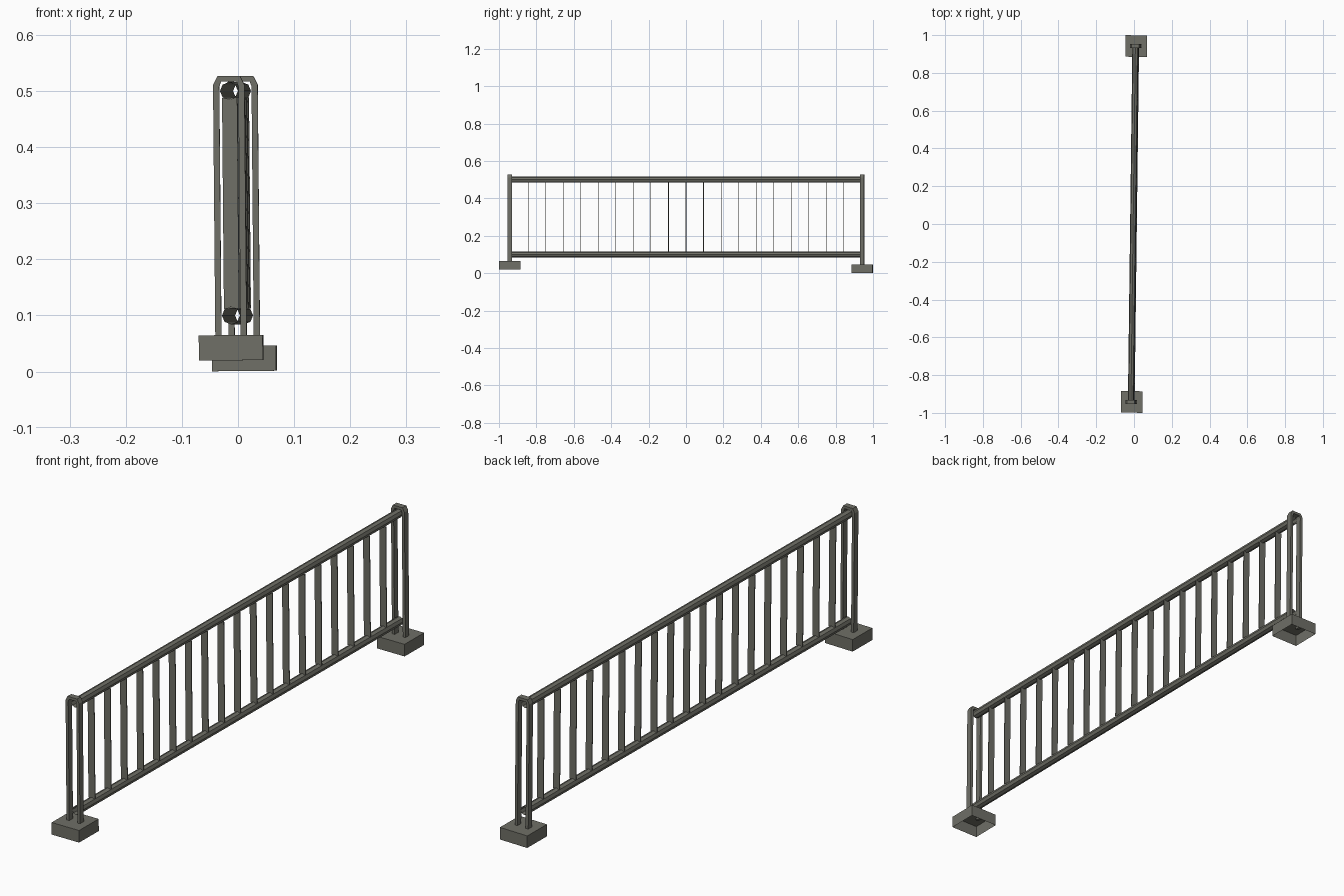
import bpy, bmesh
from mathutils import Matrix, Vector

cube = bpy.data.objects.get("Cube")
if cube:
    bpy.data.objects.remove(cube, do_unlink=True)

# Weathered grey metal used everywhere
metal = bpy.data.materials.new("olive_grey_metal")
metal.use_nodes = True
colour = (0.16, 0.16, 0.135, 1)
metal.diffuse_color = colour
metal.node_tree.nodes["Principled BSDF"].inputs["Base Color"].default_value = colour

# The fence stands slightly turned and leaning
LEAN = Matrix.Rotation(-0.0125, 4, "Z") @ Matrix.Rotation(-0.009, 4, "Y")
POST_Y = 0.942
RAIL_R = 0.016
RAIL_Z = {"bottom": 0.1, "top": 0.5}


def finish(name, bm):
    bmesh.ops.recalc_face_normals(bm, faces=bm.faces)
    mesh = bpy.data.meshes.new(name)
    bm.to_mesh(mesh)
    bm.free()
    mesh.materials.append(metal)
    obj = bpy.data.objects.new(name, mesh)
    bpy.context.collection.objects.link(obj)
    obj.matrix_world = LEAN
    return obj


def add_box(bm, centre, size):
    mat = Matrix.Translation(centre) @ Matrix.Diagonal((*size, 1))
    return bmesh.ops.create_cube(bm, size=1, matrix=mat)["verts"]


def foot(name, y, z0):
    # Hollow block, open underneath
    bm = bmesh.new()
    add_box(bm, (0, y, z0 + 0.0225), (0.114, 0.114, 0.045))
    base = min(bm.faces, key=lambda f: f.calc_center_median().z)
    bmesh.ops.delete(bm, geom=[base], context="FACES_ONLY")
    finish(name, bm)


def post(name, y, z0):
    # Flat bar bent into an upside-down U with chamfered corners
    outer = [(-0.028, z0), (-0.028, 0.511), (-0.020, 0.527)]
    inner = [(-0.017, z0), (-0.017, 0.508), (-0.014, 0.517)]
    outer += [(-x, z) for x, z in reversed(outer)]
    inner += [(-x, z) for x, z in reversed(inner)]
    bm = bmesh.new()
    rows = [[bm.verts.new((x, y - 0.011, z)) for x, z in line] for line in (outer, inner)]
    for i in range(len(outer) - 1):
        bm.faces.new((rows[0][i], rows[0][i + 1], rows[1][i + 1], rows[1][i]))
    ext = bmesh.ops.extrude_face_region(bm, geom=bm.faces[:], use_keep_orig=True)
    moved = [v for v in ext["geom"] if isinstance(v, bmesh.types.BMVert)]
    bmesh.ops.translate(bm, verts=moved, vec=Vector((0, 0.022, 0)))
    finish(name, bm)


# Feet and posts; the front foot sits higher than the back one
for end, side, z0 in (("front", -1, 0.02), ("back", 1, 0.001)):
    foot(end + "_foot", side * POST_Y, z0)
    post(end + "_post", side * POST_Y, z0 + 0.037)

# Open eight-sided rails
for level, z in RAIL_Z.items():
    bm = bmesh.new()
    bmesh.ops.create_cone(
        bm, cap_ends=False, segments=8, radius1=RAIL_R, radius2=RAIL_R,
        depth=2 * POST_Y - 0.01,
        matrix=Matrix.Translation((0, 0, z)) @ Matrix.Rotation(1.5708, 4, "X"))
    finish(level + "_rail", bm)

# Thin flat balusters between the rails
low, high = RAIL_Z["bottom"] + 0.012, RAIL_Z["top"] - 0.012
bm = bmesh.new()
for i in range(-9, 10):
    add_box(bm, (0, i * 0.0938, (low + high) / 2), (0.027, 0.003, high - low))
finish("balusters", bm)
